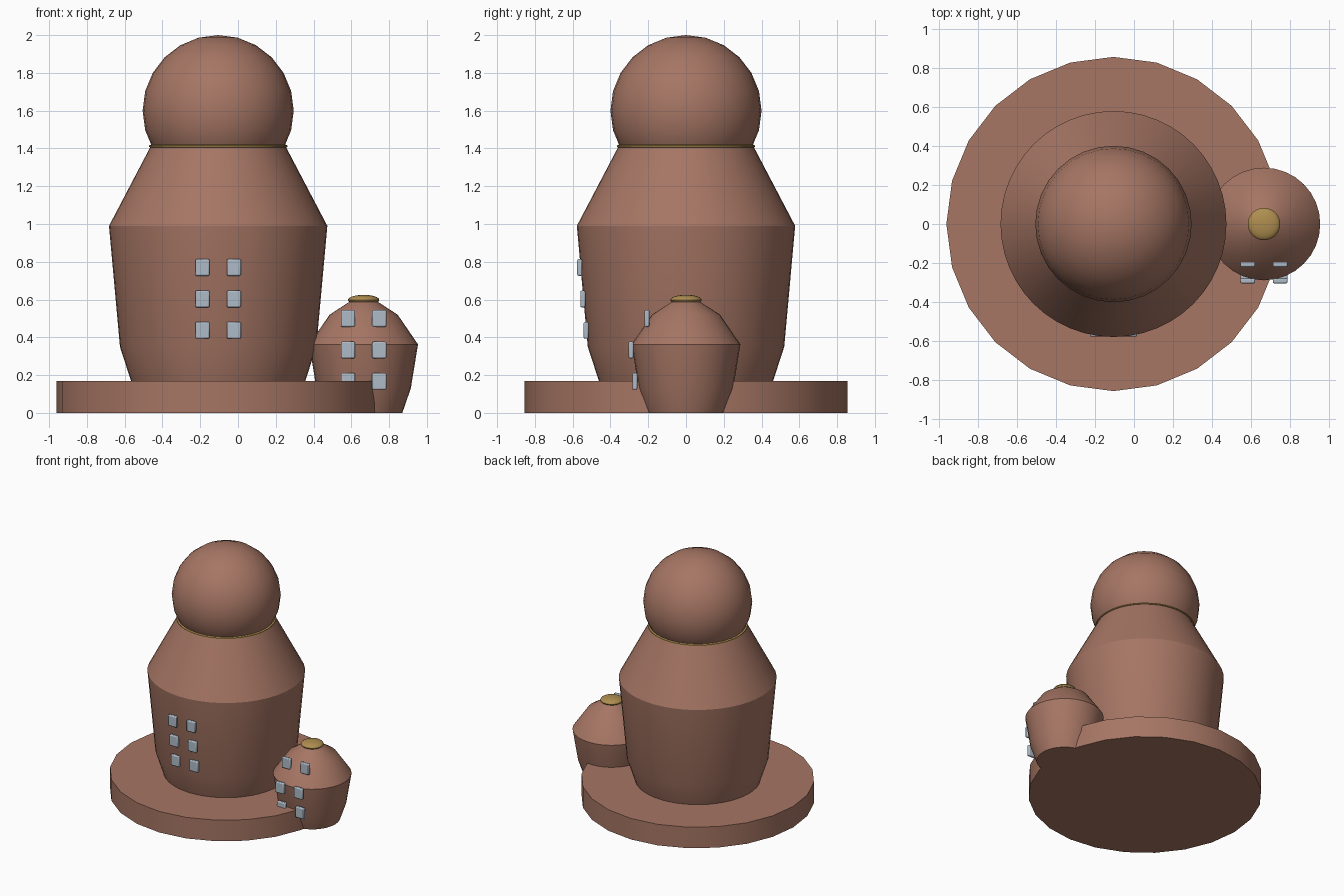
import bpy, math

if "Cube" in bpy.data.objects:
    bpy.data.objects.remove(bpy.data.objects["Cube"])


def material(name, rgb):
    m = bpy.data.materials.new(name)
    m.diffuse_color = (*rgb, 1)
    m.use_nodes = True
    m.node_tree.nodes["Principled BSDF"].inputs["Base Color"].default_value = m.diffuse_color
    return m


CLAY = material("clay_brown", (0.38, 0.18, 0.127))
GOLD = material("gold", (0.43, 0.27, 0.08))
PANE = material("pale_blue", (0.43, 0.50, 0.58))
CX, POT_X = -0.105, 0.665


def finish(obj, name, mat):
    obj.name = name
    obj.data.materials.append(mat)
    bpy.ops.object.select_all(action='DESELECT')
    obj.select_set(True)
    bpy.context.view_layer.objects.active = obj
    bpy.ops.object.shade_smooth_by_angle(angle=math.radians(30))
    return obj


def lathe(name, profile, x, sides, mat):
    """Closed solid of revolution from (radius, z) points, bottom to top."""
    verts = [(r * math.cos(2 * math.pi * i / sides), r * math.sin(2 * math.pi * i / sides), z)
             for r, z in profile for i in range(sides)]
    faces = [(k * sides + i, k * sides + (i + 1) % sides,
              (k + 1) * sides + (i + 1) % sides, (k + 1) * sides + i)
             for k in range(len(profile) - 1) for i in range(sides)]
    top = (len(profile) - 1) * sides
    faces += [tuple(reversed(range(sides))), tuple(range(top, top + sides))]
    mesh = bpy.data.meshes.new(name)
    mesh.from_pydata(verts, [], faces)
    obj = bpy.data.objects.new(name, mesh)
    bpy.context.collection.objects.link(obj)
    obj.location.x = x
    return finish(obj, name, mat)


def ball(name, loc, scale, segments, rings, mat):
    bpy.ops.mesh.primitive_uv_sphere_add(segments=segments, ring_count=rings, radius=1, location=loc)
    obj = bpy.context.object
    obj.scale = scale
    bpy.ops.object.transform_apply(location=False, rotation=False, scale=True)
    return finish(obj, name, mat)


def window(name, x, y, z):
    bpy.ops.mesh.primitive_cube_add(size=1, location=(x, y, z))
    obj = bpy.context.object
    obj.scale = (0.075, 0.026, 0.088)
    bpy.ops.object.transform_apply(location=False, rotation=False, scale=True)
    bevel = obj.modifiers.new("soft_edges", 'BEVEL')
    bevel.width, bevel.segments = 0.007, 2
    finish(obj, name, PANE)


# Round plinth
lathe("plinth", [(0.855, 0), (0.855, 0.17)], CX, 24, CLAY)

# Main tower with its neck ring and dome
lathe("tower_body", [(0.46, 0.165), (0.52, 0.35), (0.578, 0.99), (0.355, 1.415)], CX, 48, CLAY)
lathe("neck_ring", [(0.35, 1.402), (0.366, 1.408), (0.366, 1.416), (0.35, 1.422)], CX, 48, GOLD)
ball("dome", (CX, 0, 1.6), (0.4, 0.4, 0.4), 32, 24 // 2, CLAY)

# Small side turret with a flat knob
lathe("side_turret", [(0.205, 0), (0.25, 0.13), (0.288, 0.363), (0.18, 0.52), (0.075, 0.588)],
      POT_X, 32, CLAY)
ball("turret_knob", (POT_X, 0, 0.598), (0.083, 0.083, 0.027), 24, 12, GOLD)

# Two columns of three windows on each tower
for label, x0, rows in (
        ("tower", CX, ((-0.563, 0.77), (-0.546, 0.603), (-0.529, 0.437))),
        ("turret", POT_X, ((-0.207, 0.5), (-0.291, 0.333), (-0.271, 0.167)))):
    for row, (y, z) in enumerate(rows):
        for side in (-1, 1):
            window(f"{label}_window_{row}_{'left' if side < 0 else 'right'}", x0 + side * 0.083, y, z)
